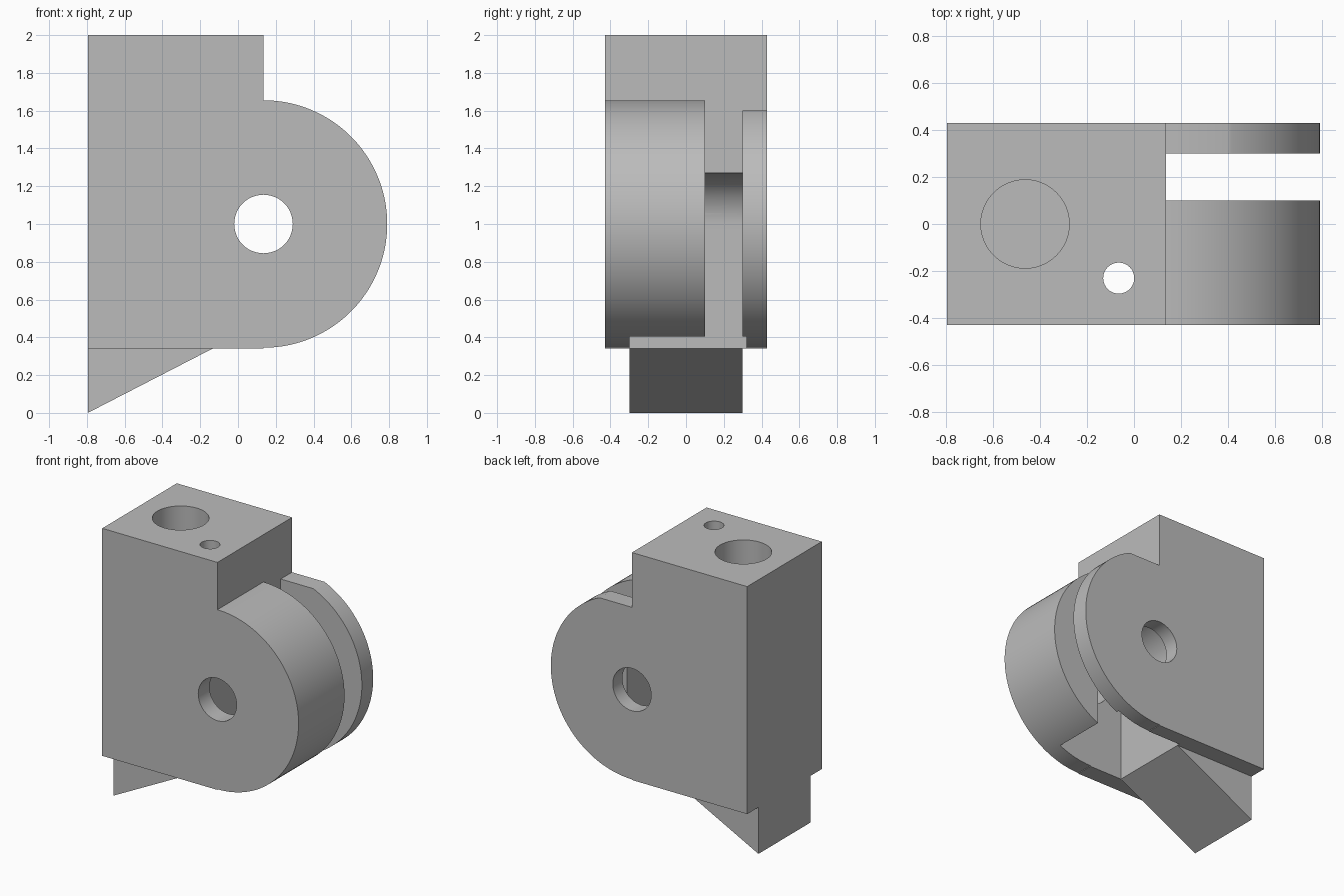
import bpy, bmesh, math
from mathutils import Vector

cube = bpy.data.objects.get("Cube")
if cube:
    bpy.data.objects.remove(cube, do_unlink=True)

grey = bpy.data.materials.new("plain_grey")
grey.use_nodes = True
grey.diffuse_color = (0.5, 0.5, 0.5, 1)
grey.node_tree.nodes["Principled BSDF"].inputs["Base Color"].default_value = (0.5, 0.5, 0.5, 1)

# Main dimensions
LEFT, AXIS_X, AXIS_Z = -0.795, 0.135, 1.0
HALF_Y, BOTTOM, TOP = 0.43, 0.34, 2.0
ROUND_R, CAVITY_R, PIN_R = 0.655, 0.27, 0.155


def arc(cx, cy, r, start, end, steps):
    angles = [math.radians(start + (end - start) * i / steps) for i in range(steps + 1)]
    return [(cx + r * math.cos(a), cy + r * math.sin(a)) for a in angles]


def rect(a0, b0, a1, b1):
    return [(a0, b0), (a1, b0), (a1, b1), (a0, b1)]


def prism(name, profile, low, high, axis="Y"):
    """Extrude a closed 2D profile along Y (xz profile) or Z (xy profile)."""
    bm = bmesh.new()
    verts = [bm.verts.new((a, low, b) if axis == "Y" else (a, b, low)) for a, b in profile]
    face = bm.faces.new(verts)
    result = bmesh.ops.extrude_face_region(bm, geom=[face])
    moved = [g for g in result["geom"] if isinstance(g, bmesh.types.BMVert)]
    step = high - low
    bmesh.ops.translate(bm, verts=moved, vec=Vector((0, step, 0) if axis == "Y" else (0, 0, step)))
    bmesh.ops.recalc_face_normals(bm, faces=bm.faces)
    mesh = bpy.data.meshes.new(name)
    bm.to_mesh(mesh)
    bm.free()
    mesh.materials.append(grey)
    obj = bpy.data.objects.new(name, mesh)
    bpy.context.collection.objects.link(obj)
    return obj


def activate(obj):
    bpy.ops.object.select_all(action="DESELECT")
    obj.select_set(True)
    bpy.context.view_layer.objects.active = obj


def cut(target, cutter):
    cutter.hide_render = True
    mod = target.modifiers.new(cutter.name, "BOOLEAN")
    mod.operation = "DIFFERENCE"
    mod.solver = "EXACT"
    mod.object = cutter
    activate(target)
    bpy.ops.object.modifier_apply(modifier=mod.name)
    bpy.data.objects.remove(cutter, do_unlink=True)


# Block with a rounded nose
outline = [(LEFT, BOTTOM), (AXIS_X, BOTTOM)]
outline += arc(AXIS_X, AXIS_Z, ROUND_R, -90, 90, 64)
outline += [(AXIS_X, TOP), (LEFT, TOP)]
body = prism("bracket_body", outline, -HALF_Y, HALF_Y)

# Slot between the nose and the rear cheek, and the cheek's flat top
cut(body, prism("slot_cutter", rect(AXIS_X, 0.1, 1, 1.9), 0.1, 0.3))
cut(body, prism("cheek_top_cutter", rect(AXIS_X, 1.6, 1, 1.9), 0.2, 0.6))

# Arched cavity around the pin axis, open at the bottom
cavity = arc(AXIS_X, AXIS_Z, CAVITY_R, 0, 180, 48)
cavity += [(AXIS_X - CAVITY_R, 0.1), (AXIS_X + CAVITY_R, 0.1)]
cut(body, prism("cavity_cutter", cavity, -0.3, 0.32))

# Pin hole and the two vertical bores
pin = arc(AXIS_X, AXIS_Z, PIN_R, 0, 360, 48)[:-1]
cut(body, prism("pin_cutter", pin, -0.6, 0.6))
large = arc(-0.463, 0, 0.188, 0, 360, 48)[:-1]
cut(body, prism("large_bore_cutter", large, 0.9, 2.2, "Z"))
small = arc(-0.065, -0.23, 0.066, 0, 360, 32)[:-1]
cut(body, prism("small_bore_cutter", small, 0.9, 2.2, "Z"))

# Sloped foot below the block
foot = prism("wedge_foot", [(LEFT, 0), (AXIS_X - CAVITY_R, BOTTOM), (LEFT, BOTTOM)], -0.3, 0.3)

activate(body)
bpy.ops.object.shade_smooth_by_angle(angle=math.radians(25))
